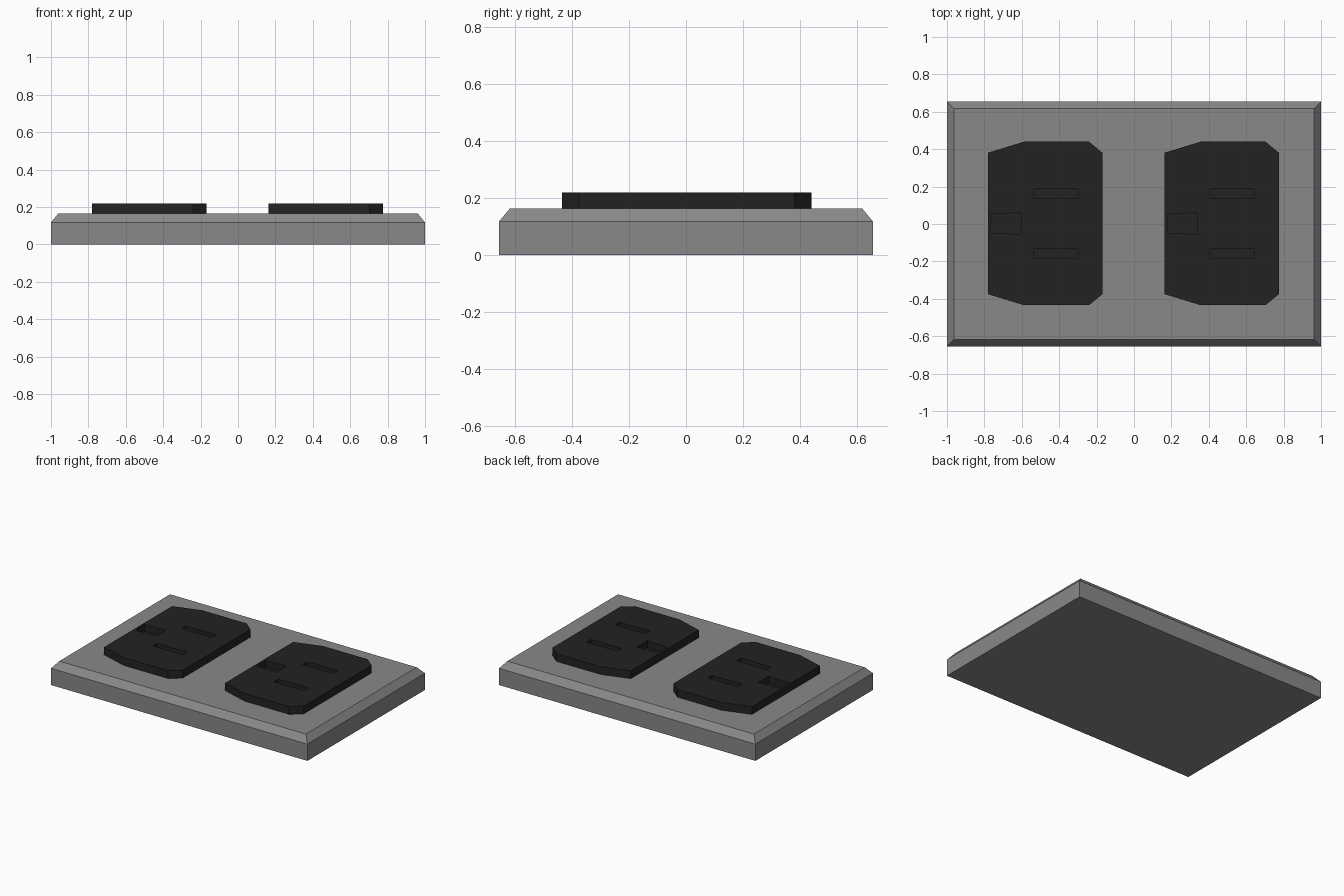
import bpy, bmesh

cube = bpy.data.objects.get("Cube")
if cube:
    bpy.data.objects.remove(cube, do_unlink=True)


def material(name, value):
    m = bpy.data.materials.new(name)
    m.use_nodes = True
    colour = (value, value, value, 1)
    m.diffuse_color = colour
    m.node_tree.nodes["Principled BSDF"].inputs["Base Color"].default_value = colour
    return m


grey = material("plate grey", 0.25)
black = material("socket black", 0.016)


def prism(name, outline, z0, z1, mat):
    """Extrude a counter-clockwise outline from z0 to z1."""
    bm = bmesh.new()
    base = bm.faces.new([bm.verts.new((x, y, z0)) for x, y in outline])
    ext = bmesh.ops.extrude_face_region(bm, geom=[base], use_keep_orig=True)
    for v in ext["geom"]:
        if isinstance(v, bmesh.types.BMVert):
            v.co.z = z1
    bmesh.ops.recalc_face_normals(bm, faces=bm.faces)
    mesh = bpy.data.meshes.new(name)
    bm.to_mesh(mesh)
    bm.free()
    mesh.materials.append(mat)
    ob = bpy.data.objects.new(name, mesh)
    bpy.context.collection.objects.link(ob)
    return ob


def rectangle(x0, x1, y0, y1):
    return [(x0, y0), (x1, y0), (x1, y1), (x0, y1)]


# Wall plate: straight sides with a sloped rim around the flat top
plate = prism("wall_plate", rectangle(-1, 1, -0.655, 0.655), 0, 0.118, grey)
bm = bmesh.new()
bm.from_mesh(plate.data)
top = max(bm.faces, key=lambda f: f.calc_center_median().z)
bmesh.ops.inset_region(bm, faces=[top], thickness=0.054, depth=0)
for v in top.verts:
    v.co.z = 0.164
bm.to_mesh(plate.data)
bm.free()

# Socket outline and the three openings, relative to the socket centre
half = [(-0.306, 0.378), (-0.113, 0.437), (0.234, 0.437), (0.306, 0.378)]
socket_outline = [(x, -y) for x, y in half] + half[::-1]
openings = {
    "upper_slot": rectangle(-0.062, 0.175, 0.136, 0.184),
    "lower_slot": rectangle(-0.062, 0.175, -0.184, -0.136),
    "ground_hole": [(-0.29, -0.05), (-0.13, -0.057), (-0.13, 0.057), (-0.29, 0.05)],
}

for side, cx in (("right", -0.475), ("left", 0.469)):
    def place(points):
        return [(x + cx, y + 0.003) for x, y in points]

    socket = prism(side + "_socket", place(socket_outline), 0.16, 0.219, black)
    # Recess the openings into the socket face
    for name, points in openings.items():
        cutter = prism(side + "_" + name, place(points), 0.17, 0.3, black)
        cutter.hide_render = True
        cut = socket.modifiers.new(name, "BOOLEAN")
        cut.operation = "DIFFERENCE"
        cut.solver = "EXACT"
        cut.object = cutter
        bpy.context.view_layer.objects.active = socket
        bpy.ops.object.modifier_apply(modifier=cut.name)
        bpy.data.objects.remove(cutter, do_unlink=True)
